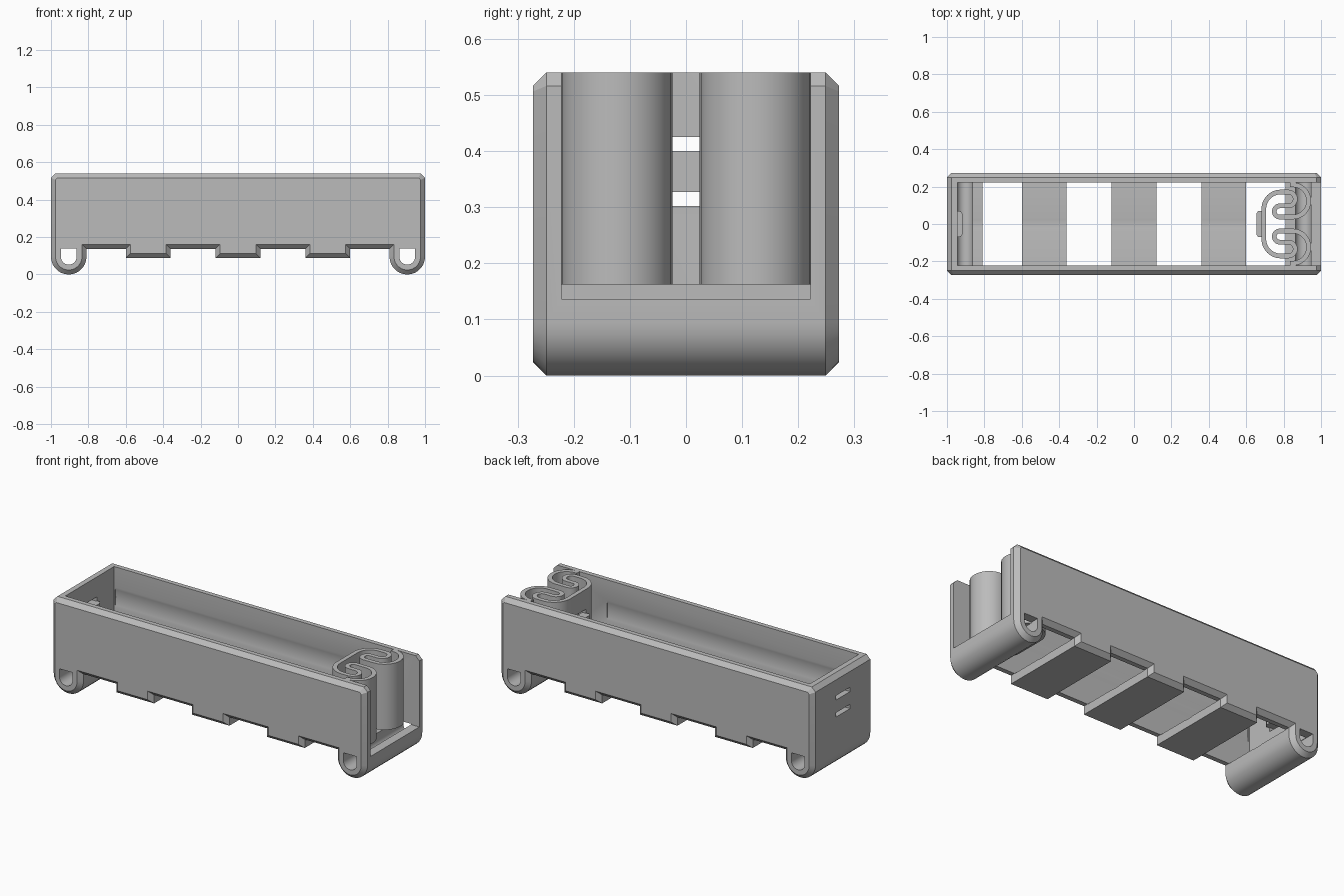
import bpy, bmesh, math
from mathutils import Vector

if "Cube" in bpy.data.objects:
    bpy.data.objects.remove(bpy.data.objects["Cube"], do_unlink=True)

grey = bpy.data.materials.new("plain grey")
grey.use_nodes = True
grey.diffuse_color = (0.5, 0.5, 0.5, 1)
grey.node_tree.nodes["Principled BSDF"].inputs["Base Color"].default_value = (0.5, 0.5, 0.5, 1)

FLOOR, TOP, HALF_Y, INNER_Y, CH = 0.137, 0.54, 0.273, 0.222, 0.024
HOOK_X, HOOK_R, BORE_R = 0.905, 0.095, 0.0425


def arc(cx, cy, r, a0, a1, n=14):
    return [(cx + r * math.cos(math.radians(a0 + (a1 - a0) * i / n)),
             cy + r * math.sin(math.radians(a0 + (a1 - a0) * i / n))) for i in range(n + 1)]


def offset(points, d, closed=True):
    """Shift a path to its left by d with mitred corners."""
    pts = [Vector(p) for p in points]
    n, out = len(pts), []
    for i, p in enumerate(pts):
        a = pts[i - 1] if closed or i else None
        b = pts[(i + 1) % n] if closed or i < n - 1 else None
        d1 = (p - a).normalized() if a is not None else (b - p).normalized()
        d2 = (b - p).normalized() if b is not None else d1
        n1, n2 = Vector((-d1.y, d1.x)), Vector((-d2.y, d2.x))
        out.append(tuple(p + (n1 + n2) * d / (1 + n1.dot(n2))))
    return out


def loft(name, rings):
    """Skin matching 3D rings and cap both ends."""
    bm = bmesh.new()
    vs = [[bm.verts.new(p) for p in ring] for ring in rings]
    n = len(vs[0])
    for lo, hi in zip(vs, vs[1:]):
        for i in range(n):
            bm.faces.new((lo[i], lo[(i + 1) % n], hi[(i + 1) % n], hi[i]))
    bm.faces.new(vs[0])
    bm.faces.new(vs[-1])
    bmesh.ops.recalc_face_normals(bm, faces=bm.faces)
    mesh = bpy.data.meshes.new(name)
    bm.to_mesh(mesh)
    bm.free()
    mesh.materials.append(grey)
    ob = bpy.data.objects.new(name, mesh)
    bpy.context.collection.objects.link(ob)
    return ob


def along_y(name, profile, y0, y1):
    return loft(name, [[(x, y, z) for x, z in profile] for y in (y0, y1)])


def along_z(name, profile, z0, z1):
    return loft(name, [[(x, y, z) for x, y in profile] for z in (z0, z1)])


def box(name, x0, x1, y0, y1, z0, z1):
    return along_z(name, [(x0, y0), (x1, y0), (x1, y1), (x0, y1)], z0, z1)


def carve(ob, cutters):
    for c in cutters:
        c.hide_render = True
        m = ob.modifiers.new("cut", 'BOOLEAN')
        m.operation, m.solver, m.object = 'DIFFERENCE', 'EXACT', c
    deps = bpy.context.evaluated_depsgraph_get()
    mesh = bpy.data.meshes.new_from_object(ob.evaluated_get(deps))
    ob.modifiers.clear()
    ob.data = mesh
    for c in cutters:
        bpy.data.objects.remove(c, do_unlink=True)


def smooth(ob):
    bpy.ops.object.select_all(action='DESELECT')
    ob.select_set(True)
    bpy.context.view_layer.objects.active = ob
    bpy.ops.object.shade_smooth_by_angle(angle=math.radians(30))


# Holder side outline: round hooks at the ends, three floor tabs between
outline = arc(-HOOK_X, HOOK_R, HOOK_R, 180, 360) + [(-0.81, FLOOR)]
for x in (-0.48, 0, 0.48):
    outline += [(x - 0.12, FLOOR), (x - 0.12, 0.088), (x + 0.12, 0.088), (x + 0.12, FLOOR)]
outline += [(0.81, FLOOR)] + arc(HOOK_X, HOOK_R, HOOK_R, 180, 360)
outline += [(1, TOP - CH), (1 - CH, TOP), (CH - 1, TOP), (-1, TOP - CH)]
inset = offset(outline, CH)
holder = loft("holder_body", [[(x, y, z) for x, z in ring] for ring, y in
                              ((inset, -HALF_Y), (outline, CH - HALF_Y),
                               (outline, HALF_Y - CH), (inset, HALF_Y))])

# Interior, cell cradle, wire channels and contact slots
cutters = [box("interior_cutter", -0.945, 1.1, -INNER_Y, INNER_Y, FLOOR - 0.001, 0.7)]
circle = arc(0, 0.363, 0.23, 0, 360, 64)[:-1]
cutters.append(loft("cradle_cutter", [[(x, y, z) for y, z in circle] for x in (-0.94, 0.66)]))
for s in (-1, 1):
    cx = s * HOOK_X
    bore = arc(cx, BORE_R + 0.053, BORE_R, 180, 360)
    bore += [(cx + BORE_R, FLOOR + 0.003), (cx - BORE_R, FLOOR + 0.003)]
    cutters.append(along_y("channel_cutter", bore, -0.4, 0.4))
SLOTS = ((0.302, 0.327), (0.4, 0.425))
for z0, z1 in SLOTS:
    cutters.append(box("slot_cutter", -1.1, -0.9, -0.065, 0.065, z0, z1))
carve(holder, cutters)
smooth(holder)

# Folded spring: half a centre line, mirrored, then thickened
half = [(0.694, 0.075)] + arc(0.785, 0.08, 0.091, 180, 90)[1:]
half += arc(0.825, 0.134, 0.037, 90, -90)
half += arc(0.78, 0.067, 0.03, 90, 270)
half += arc(0.848, 0.1235, 0.0865, -90, 90)
half.append((0.835, 0.21))
path = [(x, -y) for x, y in reversed(half)] + half
ribbon = offset(path, 0.0125, False) + offset(path, -0.0125, False)[::-1]
spring = along_z("contact_spring", ribbon, 0.162, TOP)
carve(spring, [box("slot_cutter", 0.6, 0.72, -0.065, 0.065, z0, z1) for z0, z1 in SLOTS])
smooth(spring)

# Raised contact pads between the slots
for name, x, s in (("end_contact_pad", -0.947, 1), ("spring_contact_pad", 0.684, -1)):
    pad = [(x, -0.07), (x + s * 0.02, -0.07), (x + s * 0.03, -0.055),
           (x + s * 0.03, 0.055), (x + s * 0.02, 0.07), (x, 0.07)]
    along_z(name, pad, 0.327, 0.4)
